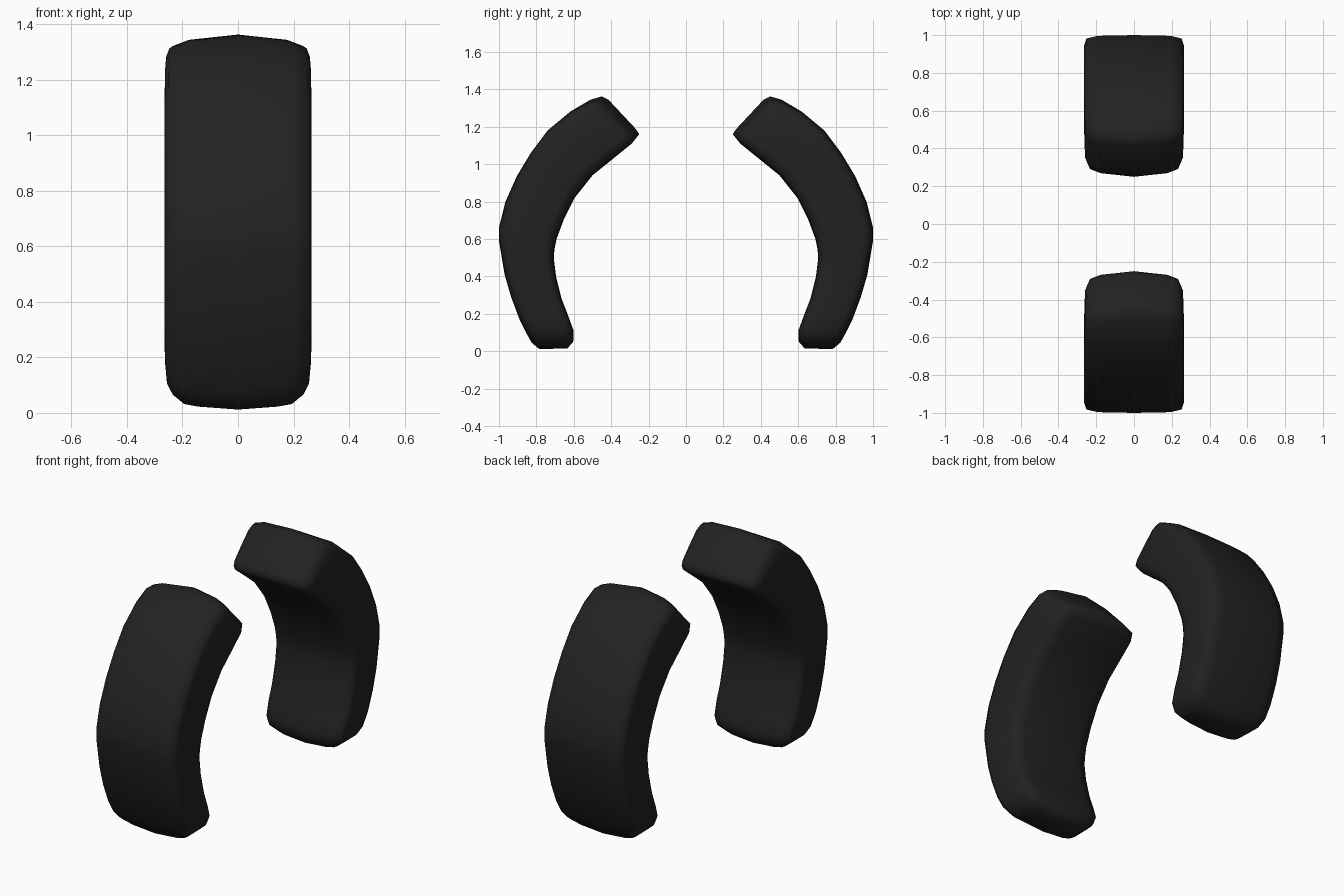
import bpy, bmesh
from mathutils import Vector

if "Cube" in bpy.data.objects:
    bpy.data.objects.remove(bpy.data.objects["Cube"])

# Stations top to bottom: outer y,z | inner y,z | half width | end rounding
STATIONS = [
    (.415, 1.345, .268, 1.188, .215, .04),
    (.450, 1.362, .250, 1.160, .245, .045),
    (.510, 1.345, .290, 1.110, .260, .03),
    (.620, 1.280, .395, 1.025, .264, 0),
    (.740, 1.180, .500, .940, .265, 0),
    (.830, 1.060, .595, .820, .265, 0),
    (.905, .935, .655, .700, .265, 0),
    (.965, .800, .692, .600, .265, 0),
    (1.00, .660, .704, .540, .265, 0),
    (1.00, .590, .706, .490, .265, 0),
    (.970, .410, .695, .400, .265, 0),
    (.935, .290, .665, .280, .265, 0),
    (.890, .170, .630, .190, .263, .005),
    (.850, .090, .601, .110, .256, .01),
    (.825, .045, .603, .050, .236, .02),
    (.785, .012, .635, .014, .195, .02),
]
# Half of the rounded section: fraction of width, offset from mid-thickness
HALF = [(-.995, .32), (-.95, .44), (-.72, .487), (0, .5),
        (.72, .487), (.95, .44), (.995, .32)]
SECTION = HALF + [(1, 0)] + [(x, -t) for x, t in reversed(HALF)] + [(-1, 0)]
N, H = len(SECTION), len(HALF)

mat = bpy.data.materials.new("black_rubber")
mat.diffuse_color = (.016, .016, .016, 1)
mat.use_nodes = True
mat.node_tree.nodes["Principled BSDF"].inputs["Base Color"].default_value = mat.diffuse_color


def curved_pad(name, side):
    bm = bmesh.new()
    rings = []
    for i, (oy, oz, iy, iz, w, push) in enumerate(STATIONS):
        o, n = Vector((0, oy, oz)), Vector((0, iy, iz))
        axis = (o - n).normalized()
        along = Vector((0, axis.z, -axis.y))      # points toward the lower end
        if i > len(STATIONS) / 2:
            along = -along
        ring = []
        for x, t in SECTION:
            p = (o + n) / 2 + (o - n) * t + along * push * x * x
            ring.append(bm.verts.new((x * w, side * p.y, p.z)))
        rings.append(ring)
    # Lofted skin
    for a, b in zip(rings, rings[1:]):
        for j in range(N):
            k = (j + 1) % N
            bm.faces.new((a[j], a[k], b[k], b[j]))
    # End caps as strips across the thickness
    for r in (rings[0], rings[-1]):
        for j in range(H - 1):
            bm.faces.new((r[j], r[j + 1], r[N - 3 - j], r[N - 2 - j]))
        bm.faces.new((r[N - 1], r[0], r[N - 2]))
        bm.faces.new((r[H - 1], r[H], r[H + 1]))
    bmesh.ops.recalc_face_normals(bm, faces=bm.faces)
    for f in bm.faces:
        f.smooth = True
    me = bpy.data.meshes.new(name)
    bm.to_mesh(me)
    bm.free()
    me.materials.append(mat)
    bpy.context.collection.objects.link(bpy.data.objects.new(name, me))


# Mirrored pair
curved_pad("front_curved_pad", -1)
curved_pad("rear_curved_pad", 1)
